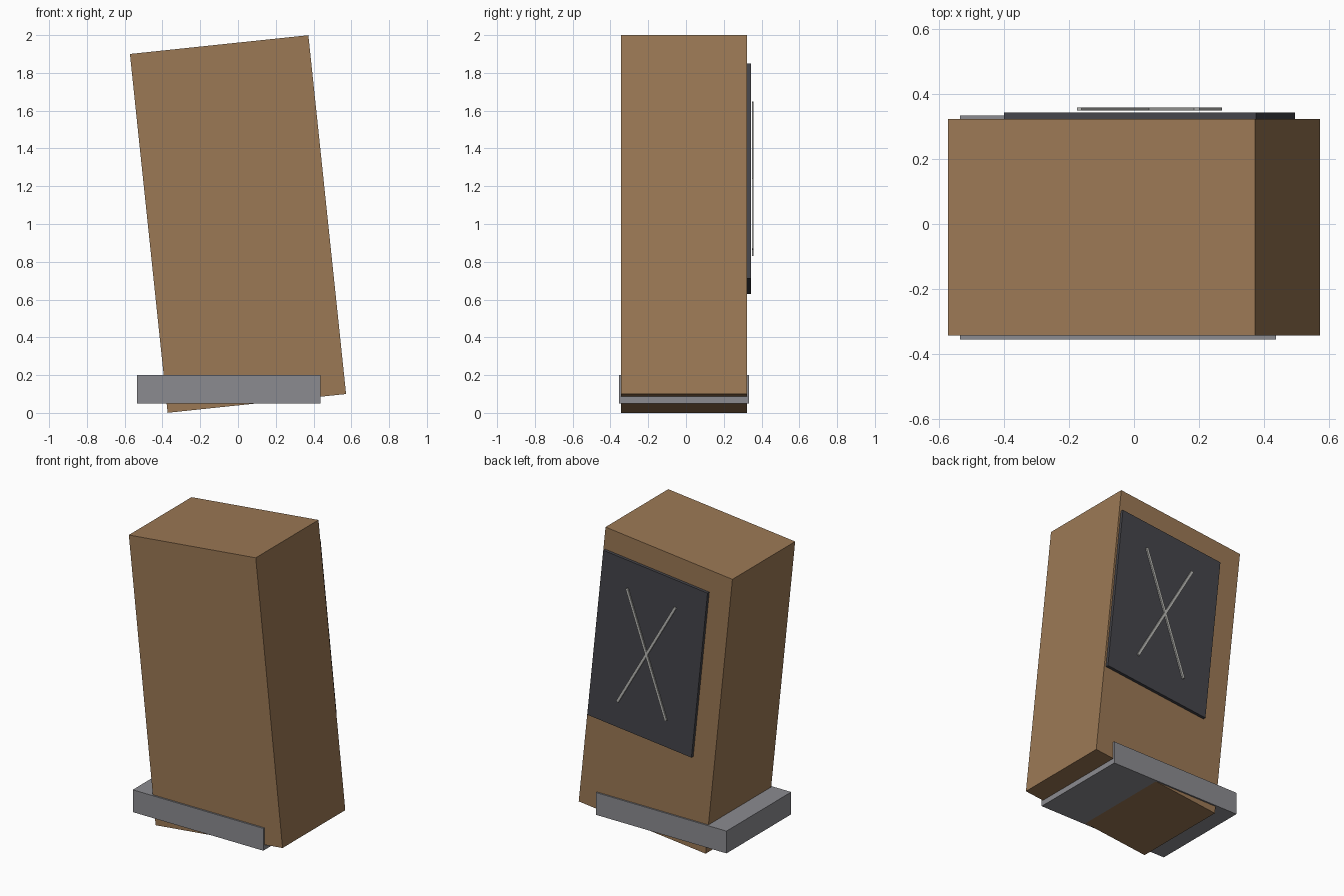
import bpy
from math import radians
from mathutils import Matrix, Vector

if "Cube" in bpy.data.objects:
    bpy.data.objects.remove(bpy.data.objects["Cube"])


def material(name, rgb):
    mat = bpy.data.materials.new(name)
    mat.diffuse_color = (*rgb, 1)
    mat.use_nodes = True
    mat.node_tree.nodes["Principled BSDF"].inputs["Base Color"].default_value = mat.diffuse_color
    return mat


def box(name, centre, size, mat, lean=0):
    """Box of a given size; positive lean tips its top towards -x (degrees)."""
    bpy.ops.mesh.primitive_cube_add(size=1)
    ob = bpy.context.object
    ob.name = name
    ob.data.transform(Matrix.Diagonal((*size, 1)))
    ob.location = Vector(centre)
    ob.rotation_euler.y = -radians(lean)
    ob.data.materials.append(mat)
    return ob


brown = material("wood_brown", (0.33, 0.19, 0.09))
grey = material("stone_grey", (0.26, 0.26, 0.28))
dark = material("panel_dark", (0.06, 0.06, 0.07))
pale = material("scratch_pale", (0.48, 0.48, 0.46))

TILT = 6

# leaning cabinet body
box("cabinet_body", (0, -0.01, 1.0), (0.95, 0.667, 1.91), brown, TILT)

# level plinth that the body sinks through
box("plinth", (-0.049, -0.0105, 0.125), (0.972, 0.689, 0.15), grey)

# dark panel on the back, leaning with the body
box("back_panel", (0.0475, 0.333, 1.24), (0.78, 0.02, 1.145), dark, TILT)

# two thin crossed strips just behind the panel
for name, lean in (("cross_strip_a", -19.7), ("cross_strip_b", 30)):
    box(name, (0.0475, 0.353, 1.24), (0.017, 0.009, 0.862), pale, lean)
